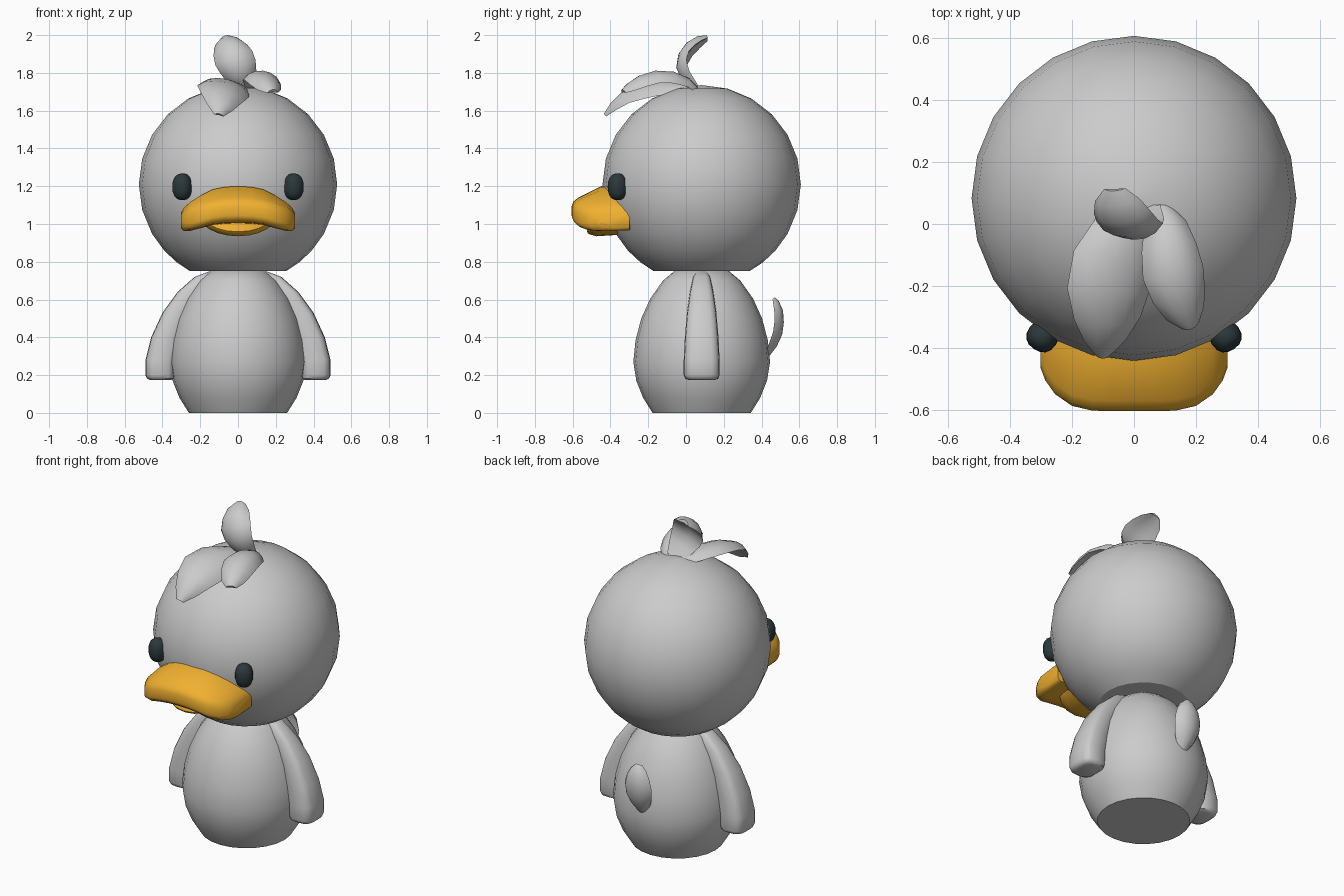
import bpy, bmesh
from math import sin, cos, pi, radians, sqrt
from mathutils import Vector, Matrix

if "Cube" in bpy.data.objects:
    bpy.data.objects.remove(bpy.data.objects["Cube"])

CY = 0.083  # y of the figure's vertical axis


def material(name, color):
    m = bpy.data.materials.new(name)
    m.diffuse_color = (*color, 1)
    m.use_nodes = True
    m.node_tree.nodes["Principled BSDF"].inputs["Base Color"].default_value = m.diffuse_color
    return m


orange = material("orange", (0.88, 0.44, 0.03))
dark = material("dark", (0.025, 0.04, 0.045))


def finish(bm, name, mat=None, angle=45, mirror=False):
    bmesh.ops.recalc_face_normals(bm, faces=bm.faces)
    me = bpy.data.meshes.new(name)
    bm.to_mesh(me)
    bm.free()
    ob = bpy.data.objects.new(name, me)
    bpy.context.collection.objects.link(ob)
    if mat:
        me.materials.append(mat)
    bpy.ops.object.select_all(action='DESELECT')
    bpy.context.view_layer.objects.active = ob
    ob.select_set(True)
    bpy.ops.object.shade_smooth_by_angle(angle=radians(angle))
    if mirror:
        ob.modifiers.new("mirror", 'MIRROR').use_axis[0] = True
    return ob


def loft(name, rings, **kw):
    """Skin a list of equal-length closed rings and cap both ends."""
    bm = bmesh.new()
    vs = [[bm.verts.new(p) for p in r] for r in rings]
    n = len(vs[0])
    for a, b in zip(vs, vs[1:]):
        for i in range(n):
            j = (i + 1) % n
            bm.faces.new((a[i], a[j], b[j], b[i]))
    bm.faces.new(vs[0])
    bm.faces.new(vs[-1])
    return finish(bm, name, **kw)


def revolve(name, profile, seg=24, **kw):
    loft(name, [[(r * sin(2 * pi * i / seg), CY + r * cos(2 * pi * i / seg), z)
                 for i in range(seg)] for r, z in profile], **kw)


def feather(name, path, widths, side, thick):
    """Curved leaf: crescent section, convex outside and creased inside."""
    section = [(-1, 0), (-.75, .55), (-.4, .88), (0, 1), (.4, .88), (.75, .55),
               (1, 0), (.5, .1), (0, .25), (-.5, .1)]
    pts = [Vector(p) for p in path]
    rings = []
    for i, p in enumerate(pts):
        t = (pts[min(i + 1, len(pts) - 1)] - pts[max(i - 1, 0)]).normalized()
        s = Vector(side)
        s = (s - t * s.dot(t)).normalized()
        n = t.cross(s)
        w = widths[i]
        h = thick * min(1, w / max(widths) + .1)
        rings.append([p + s * a * w + n * (b - .6) * h for a, b in section])
    loft(name, rings, angle=50)


# Body and flat-bottomed round head
revolve("body", [(.26, 0), (.31, .08), (.346, .17), (.362, .27), (.35, .385),
                 (.32, .50), (.272, .605), (.205, .70), (.14, .755)])
R, HZ = 0.525, 1.21
lats = [-61.2, -52, -42, -30, -15, 0, 15, 30, 45, 60, 75, 89.8]
revolve("head", [(R * cos(radians(a)), HZ + R * sin(radians(a))) for a in lats], angle=28)

# Arms: rounded box section, narrow at the shoulder (z, inner x, outer x, half depth)
arm = [(.75, .05, .15, .025), (.72, .10, .23, .045), (.64, .18, .32, .062),
       (.53, .25, .40, .078), (.40, .30, .46, .089), (.28, .33, .49, .095),
       (.20, .335, .49, .095), (.182, .34, .482, .088), (.174, .355, .465, .07)]
corner = lambda v: abs(v) ** .6 * (1 if v > 0 else -1)
loft("arms", [[((a + b) / 2 + (b - a) / 2 * corner(cos(pi * i / 8)),
                CY + d * corner(sin(pi * i / 8)), z) for i in range(16)]
              for z, a, b, d in arm], mirror=True)

# Eyes: slightly boxy ovals turned to follow the head
bm = bmesh.new()
bmesh.ops.create_uvsphere(bm, u_segments=16, v_segments=10, radius=1)
for v in bm.verts:
    v.co = [abs(c) ** .85 * (1 if c > 0 else -1) for c in v.co]
bm.transform(Matrix.Translation((.295, -.362, 1.197)) @ Matrix.Rotation(radians(34), 4, 'Z')
             @ Matrix.Diagonal((.051, .051, .071, 1)))
finish(bm, "eyes", mat=dark, angle=60, mirror=True)


def both_sides(rows):
    return [(-r[0], *r[1:]) for r in rows[:0:-1]] + rows


# Upper beak: arched slab (x, front y, underside z, lip z, top z, top y)
upper = both_sides([(0, -.605, 1.01, 1.12, 1.20, -.45), (.07, -.605, 1.008, 1.117, 1.196, -.45),
                    (.135, -.603, 1.0, 1.108, 1.183, -.44), (.20, -.588, .982, 1.092, 1.15, -.42),
                    (.255, -.55, .968, 1.07, 1.115, -.40), (.287, -.505, .967, 1.052, 1.085, -.37),
                    (.302, -.465, .983, 1.03, 1.058, -.345)])
rings = []
for x, yf, z0, z1, zt, yt in upper:
    yb = -.27 - abs(x) * .1
    yz = [(yb, z0), (yf + .09, z0 - .005), (yf + .03, z0), (yf + .006, z0 + .018),
          (yf, z0 + .035), (yf, z1 - .025), (yf + .01, z1), (yf + .035, z1 + .02),
          (yt, zt), (yb, zt)]
    rings.append([(x, y, z) for y, z in yz])
loft("upper_beak", rings, mat=orange, angle=50)

# Lower beak: shallow scoop (x, front y, bottom z)
lower = both_sides([(0, -.525, .935), (.06, -.52, .94), (.11, -.50, .953),
                    (.15, -.47, .972), (.175, -.43, .99)])
loft("lower_beak", [[(x, y, z) for y, z in
                     [(-.28, zb + .008), (-.38, zb + .006), (yf + .05, zb), (yf + .01, zb + .012),
                      (yf, zb + .024), (yf + .02, 1.03), (-.28, 1.03)]]
                    for x, yf, zb in lower], mat=orange, angle=40)

# Head tuft: two feathers swept forward, one upright
feather("tuft_left", [(.02, .06, 1.71), (-.02, -.01, 1.735), (-.06, -.12, 1.745), (-.075, -.22, 1.73),
                      (-.08, -.32, 1.69), (-.09, -.39, 1.63), (-.10, -.43, 1.58)],
        [.05, .10, .135, .138, .11, .07, .025], (1, 0, -.25), .055)
feather("tuft_right", [(.08, .06, 1.71), (.10, .01, 1.755), (.115, -.07, 1.785), (.13, -.16, 1.79),
                       (.15, -.24, 1.765), (.17, -.30, 1.73), (.185, -.335, 1.705)],
        [.04, .07, .09, .10, .088, .065, .03], (1, .2, -.1), .055)
feather("tuft_top", [(.04, .05, 1.71), (.02, -.005, 1.77), (0, -.03, 1.83), (-.025, -.02, 1.89),
                     (-.045, .015, 1.94), (-.06, .065, 1.975), (-.065, .11, 1.99)],
        [.05, .085, .10, .105, .095, .075, .035], (-1, 0, -.25), .055)

# Tail feather
feather("tail", [(0, .43, .30), (0, .465, .36), (0, .49, .42), (0, .498, .48),
                 (0, .495, .54), (0, .48, .585), (0, .467, .608)],
        [.03, .07, .088, .09, .075, .05, .022], (1, 0, 0), .05)
